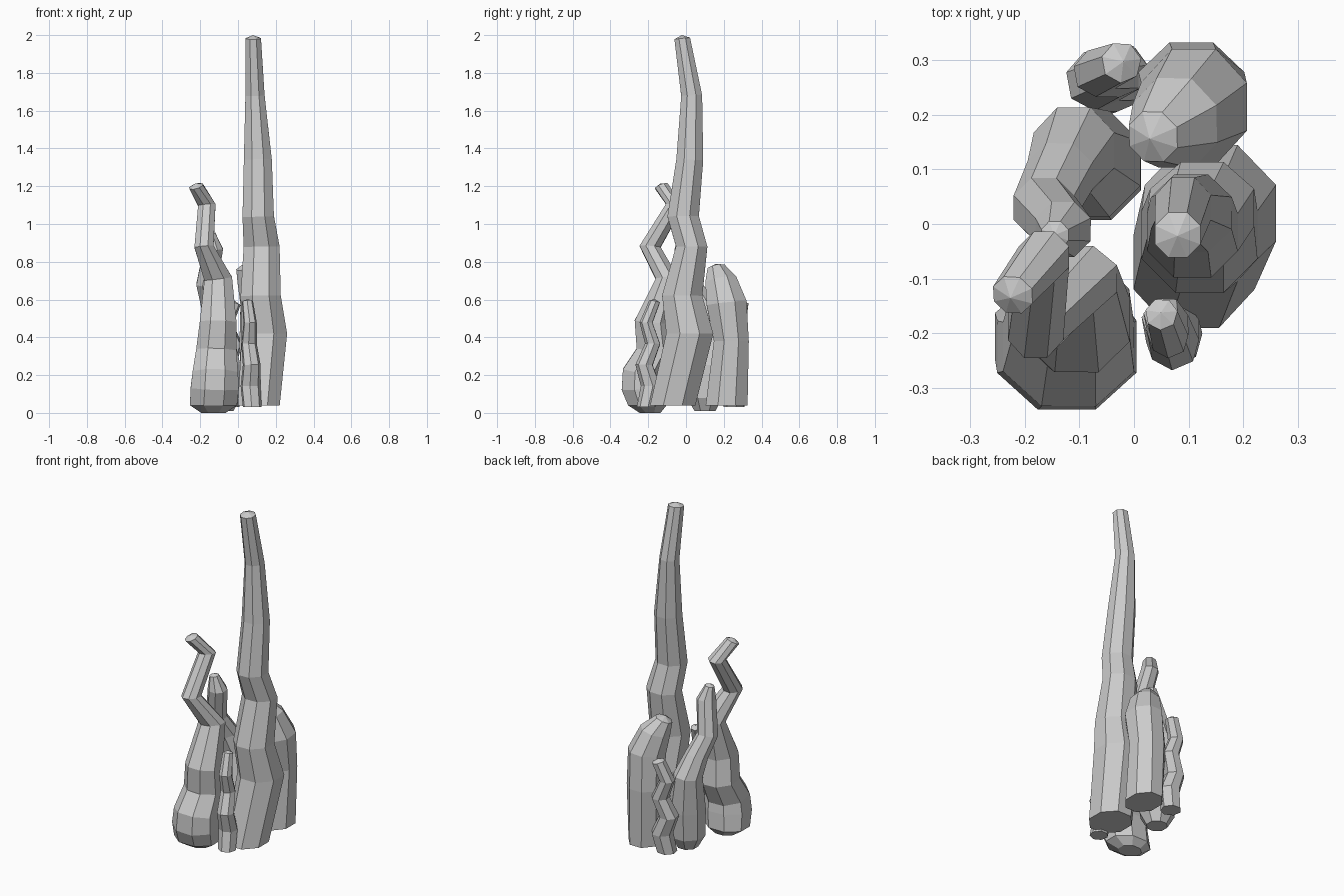
import bpy, bmesh, math
from mathutils import Vector

cube = bpy.data.objects.get("Cube")
if cube:
    bpy.data.objects.remove(cube, do_unlink=True)

grey = bpy.data.materials.new("stone_grey")
grey.use_nodes = True
GREY = (0.6, 0.6, 0.6, 1)
grey.diffuse_color = GREY
grey.node_tree.nodes["Principled BSDF"].inputs["Base Color"].default_value = GREY


def spire(name, rings, sides=8, turn=0.5):
    """Flat-faced tapering tube; each ring is x, y, z, x radius, y radius."""
    bm = bmesh.new()
    loops = []
    centres = [Vector(r[:3]) for r in rings]
    for i, r in enumerate(rings):
        # Tilt upper rings partway toward the bend of the spire
        along = (centres[min(i + 1, len(rings) - 1)] - centres[max(i - 1, 0)]).normalized()
        tilt = Vector((0, 0, 1)) if i < 2 else (along + Vector((0, 0, 0.6))).normalized()
        rot = Vector((0, 0, 1)).rotation_difference(tilt)
        loop = []
        for k in range(sides):
            a = math.tau * (k + turn) / sides
            loop.append(bm.verts.new(centres[i] + rot @ Vector((r[3] * math.cos(a), r[4] * math.sin(a), 0))))
        loops.append(loop)
    for low, high in zip(loops, loops[1:]):
        for k in range(sides):
            n = (k + 1) % sides
            bm.faces.new((low[k], low[n], high[n], high[k]))
    bm.faces.new(loops[0][::-1])
    # Blunt faceted point at the top
    apex = bm.verts.new(centres[-1] + tilt * rings[-1][3] * 0.4)
    for k in range(sides):
        bm.faces.new((loops[-1][k], loops[-1][(k + 1) % sides], apex))
    bmesh.ops.recalc_face_normals(bm, faces=bm.faces)
    mesh = bpy.data.meshes.new(name)
    bm.to_mesh(mesh)
    bm.free()
    mesh.materials.append(grey)
    bpy.context.collection.objects.link(bpy.data.objects.new(name, mesh))


# Tall central spire
spire("tall_spire", [
    (.11, -.07, .04, .12, .13), (.14, .02, .42, .13, .135), (.12, -.02, .62, .115, .115),
    (.125, .03, .88, .103, .09), (.107, -.015, 1.04, .09, .09), (.105, .02, 1.34, .08, .077),
    (.09, .03, 1.68, .055, .06), (.08, -.02, 1.982, .045, .045)])

# Crooked spire at the front
spire("crooked_front_spire", [
    (-.13, -.19, .0, .07, .06), (-.13, -.205, .04, .135, .11), (-.123, -.225, .13, .138, .125),
    (-.12, -.225, .21, .13, .12), (-.115, -.16, .33, .115, .11), (-.105, -.175, .48, .105, .105),
    (-.105, -.1, .71, .08, .065), (-.18, -.19, .88, .055, .06),
    (-.165, -.06, 1.1, .05, .05), (-.222, -.13, 1.2, .04, .038)])

# Wide leaning spire at the back
spire("back_spire", [
    (.11, .215, .04, .1, .12), (.105, .24, .38, .105, .1), (.11, .215, .58, .105, .115),
    (.075, .185, .7, .085, .09), (.035, .16, .77, .05, .05)])

# Bulging spire on the right-hand side
spire("bent_side_spire", [
    (-.08, .1, .01, .06, .06), (-.08, .1, .08, .1, .1), (-.085, .11, .25, .105, .105),
    (-.11, .135, .46, .08, .085), (-.135, .09, .57, .065, .065), (-.165, .03, .68, .06, .06),
    (-.13, -.01, .87, .055, .055), (-.145, -.02, .95, .027, .027)])


def knobbly_spire(name, x, y, radius, top, sway):
    # Small twisting column with a regular zigzag
    rings = [(x, y, .03, radius * .85, radius * .85)]
    steps = 5
    for i in range(1, steps + 1):
        t = i / steps
        side = 1 if i % 2 else -1
        r = radius - .03 * t
        rings.append((x + sway[0] * side + top[0] * t, y + sway[1] * side + top[1] * t,
                      .03 + (top[2] - .03) * t, r, r))
    spire(name, rings, 7, .2)


knobbly_spire("small_front_spire", .075, -.21, .06, (-.02, .025, .59), (-.005, .02))
knobbly_spire("small_back_spire", -.05, .255, .068, (.005, .035, .58), (.022, .006))
